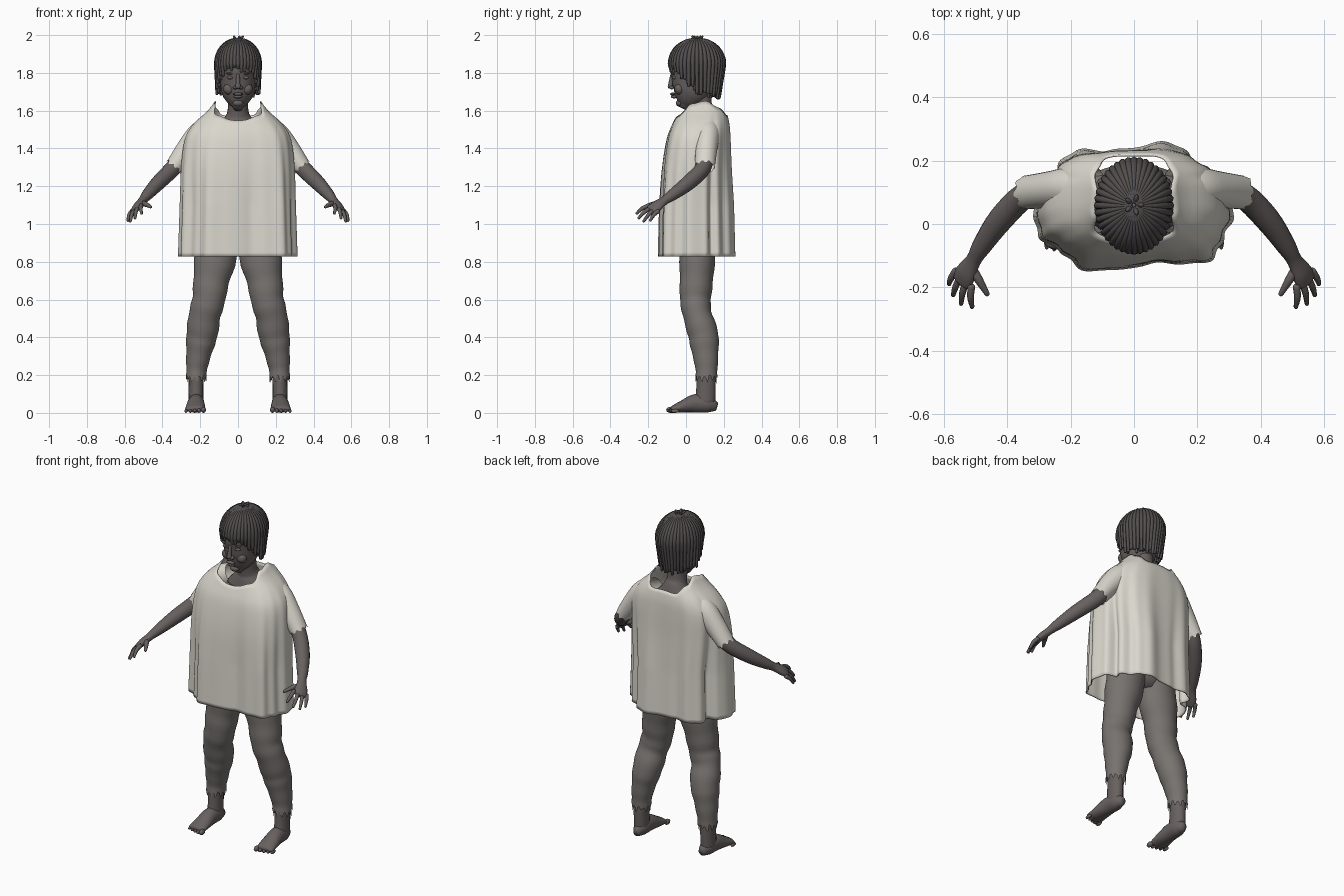
import bpy, bmesh, math, random
from mathutils import Vector, Matrix

random.seed(4)
cube = bpy.data.objects.get("Cube")
if cube:
    bpy.data.objects.remove(cube)


def material(name, rgb):
    m = bpy.data.materials.new(name)
    m.use_nodes = True
    m.diffuse_color = (*rgb, 1)
    m.node_tree.nodes["Principled BSDF"].inputs["Base Color"].default_value = (*rgb, 1)
    return m


CLOTH = material("cream cloth", (0.70, 0.68, 0.61))
LEGGING = material("grey legging", (0.185, 0.172, 0.16))
SKIN = material("dark skin", (0.135, 0.118, 0.114))
HAIR = material("dark hair", (0.085, 0.076, 0.076))


def finish(name, bm, mat):
    bmesh.ops.recalc_face_normals(bm, faces=bm.faces)
    me = bpy.data.meshes.new(name)
    bm.to_mesh(me)
    bm.free()
    me.materials.append(mat)
    for p in me.polygons:
        p.use_smooth = True
    ob = bpy.data.objects.new(name, me)
    bpy.context.collection.objects.link(ob)
    return ob


def spline(pts, steps):
    """Smooth interpolation through rows of numbers."""
    out = []
    for i in range(len(pts) - 1):
        p0, p1, p2, p3 = (pts[max(0, min(len(pts) - 1, i + k))] for k in (-1, 0, 1, 2))
        for s in range(steps):
            t = s / steps
            out.append([0.5 * (2 * b + (c - a) * t + (2 * a - 5 * b + 4 * c - d) * t * t
                               + (3 * b - a - 3 * c + d) * t ** 3)
                        for a, b, c, d in zip(p0, p1, p2, p3)])
    return out + [list(pts[-1])]


def tube(bm, stations, ref, side=1, sides=16, steps=4, cap=True, ragged=0, ripple=0):
    """Loft ellipses along stations of x, y, z, half width, half depth."""
    rows = spline(stations, steps)
    cen = [Vector((r[0] * side, r[1], r[2])) for r in rows]
    ref = Vector((ref[0] * side, ref[1], ref[2]))
    rings = []

    def ring(c, t, a, b, tooth=0):
        u = t.cross(ref).normalized()
        v = u.cross(t)
        loop = []
        for k in range(sides):
            w = math.tau * k / sides
            jag = tooth * (random.uniform(0.2, 1) if k % 4 < 2 else random.uniform(-0.5, 0))
            loop.append(bm.verts.new(c + u * (a * math.cos(w)) + v * (b * math.sin(w)) + t * jag))
        rings.append(loop)

    last = len(rows) - 1
    for i, (r, c) in enumerate(zip(rows, cen)):
        t = (cen[min(i + 1, last)] - cen[max(i - 1, 0)]).normalized()
        f = 1 + ripple * math.sin(i * 1.45)
        if cap and i == 0:
            ring(c - t * r[4] * 0.5, t, r[3] * 0.7, r[4] * 0.7)
        ring(c, t, r[3] * f, r[4] * f, ragged if i == last else 0)
        if cap and i == last:
            ring(c + t * r[4] * 0.5, t, r[3] * 0.7, r[4] * 0.7)
    for lo, hi in zip(rings, rings[1:]):
        for k in range(sides):
            n = (k + 1) % sides
            bm.faces.new((lo[k], lo[n], hi[n], hi[k]))
    if cap:
        bm.faces.new(rings[0])
        bm.faces.new(rings[-1])


def ball(bm, c, r, seg=16):
    m = Matrix.Translation(c) @ Matrix.Diagonal((*r, 1))
    bmesh.ops.create_uvsphere(bm, u_segments=seg, v_segments=seg // 2 + 2, radius=1, matrix=m)


# Tunic: folded tube, open at neck and hem. Rows are z, half width, front y, back y
PROFILE = spline([(0.82, .312, -.142, .25), (1.1, .303, -.135, .243), (1.3, .298, -.125, .237),
                  (1.45, .28, -.102, .235), (1.53, .235, -.072, .23), (1.6, .16, -.04, .212),
                  (1.66, .115, -.02, .18)], 8)


def profile_at(z):
    for lo, hi in zip(PROFILE, PROFILE[1:]):
        if z <= hi[0]:
            f = (z - lo[0]) / (hi[0] - lo[0])
            return [a + (b - a) * f for a, b in zip(lo, hi)]


bm = bmesh.new()
N, M = 144, 36
rings = []
for j in range(M + 1):
    loop = []
    for k in range(N):
        a = math.tau * k / N
        ca, sa = math.cos(a), math.sin(a)
        dip = 0.095 if sa < 0 else 0.075
        top = 1.648 - dip * sa * sa + 0.005 * math.sin(9 * a)
        z = 0.828 + (top - 0.828) * (j / M)
        _, hx, yf, yb = profile_at(z)
        sx = math.copysign(abs(ca) ** 0.75, ca)
        sy = math.copysign(abs(sa) ** 0.75, sa)
        drop = min(1, max(0, (1.6 - z) / 0.5))
        fold = 0.08 * math.cos(6 * a - 1.15) * abs(sa) + 0.018 * math.cos(17 * a + 2)
        # deep tuck under each arm, where front and back cloth meet
        tuck = sum(math.exp(-((a - c) / 0.11) ** 2) for c in (0.35, math.pi - 0.35))
        f = 1 + drop * (fold - 0.16 * tuck)
        back = 1 - 0.2 * max(0, sa) * drop
        mid, half = (yf + yb) / 2, (yb - yf) / 2
        loop.append(bm.verts.new((hx * sx * f * back, mid + half * sy * f, z)))
    rings.append(loop)
for lo, hi in zip(rings, rings[1:]):
    for k in range(N):
        bm.faces.new((lo[k], lo[(k + 1) % N], hi[(k + 1) % N], hi[k]))
tunic = finish("tunic", bm, CLOTH)
thick = tunic.modifiers.new("thickness", "SOLIDIFY")
thick.thickness = 0.006

# Limbs, mirrored left and right
PALM_UP = (0.68, -0.24, 0.73)
TIPS = [(.51, -.262, 1.055), (.545, -.252, 1.03), (.57, -.225, 1.013), (.583, -.19, 1.017)]
for label, s in (("left", 1), ("right", -1)):
    bm = bmesh.new()
    tube(bm, [(.12, .12, 1.52, .06, .06), (.195, .115, 1.475, .07, .065), (.265, .108, 1.40, .06, .058),
              (.337, .10, 1.305, .047, .053)], (0, 1, 0), s, sides=32, cap=False, ragged=0.012)
    finish(label + "_sleeve", bm, CLOTH)

    bm = bmesh.new()
    tube(bm, [(.26, .11, 1.40, .043, .043), (.34, .093, 1.30, .041, .044), (.42, .015, 1.22, .04, .04),
              (.48, -.07, 1.155, .031, .03), (.505, -.113, 1.125, .025, .022),
              (.53, -.155, 1.095, .037, .021), (.543, -.182, 1.075, .037, .015)], PALM_UP, s)
    finish(label + "_arm", bm, SKIN)

    bm = bmesh.new()
    for k, tip in enumerate(TIPS):
        base = Vector((.537, -.172, 1.083)) + Vector((.075, .075, -.045)) * (k - 1.5) * 0.22
        mid = base.lerp(Vector(tip), 0.5) + Vector((.004, -.002, .006))
        tube(bm, [(*base, .012, .012), (*mid, .0105, .0105), (*tip, .007, .007)], PALM_UP, s, sides=8)
    tube(bm, [(.515, -.135, 1.108, .016, .016), (.49, -.175, 1.105, .014, .014),
              (.462, -.222, 1.09, .008, .008)], PALM_UP, s, sides=10)
    finish(label + "_fingers", bm, SKIN)

    bm = bmesh.new()
    tube(bm, [(.10, .06, .95, .11, .10), (.118, .06, .83, .112, .095), (.142, .055, .70, .095, .088),
              (.155, .05, .60, .087, .082), (.176, .06, .52, .084, .076), (.19, .09, .42, .083, .08),
              (.204, .10, .34, .071, .073), (.217, .108, .25, .057, .06), (.221, .108, .185, .053, .056)],
         (0, 1, 0), s, sides=48, cap=False, ragged=0.028, ripple=0.022)
    finish(label + "_legging", bm, LEGGING)

    bm = bmesh.new()
    tube(bm, [(.222, .107, .28, .044, .047), (.222, .106, .14, .039, .051), (.222, .102, .06, .04, .053)],
         (0, 1, 0), s)
    tube(bm, [(.218, .15, .036, .026, .03), (.22, .115, .045, .04, .044), (.222, .05, .05, .044, .049),
              (.225, -.02, .033, .051, .032), (.228, -.07, .02, .052, .018)], (0, 0, 1), s)
    for k in range(5):
        r = 0.016 if k == 0 else 0.0125 - k * 0.0006
        ball(bm, (s * (.183 + .023 * k), -.082 + .006 * k, r), (r * 0.85, .023, r), 12)
    finish(label + "_foot", bm, SKIN)

# Hips and torso hidden under the tunic
bm = bmesh.new()
tube(bm, [(0, .07, .9, .13, .075), (0, .07, 1.0, .19, .1), (0, .08, 1.25, .17, .1),
          (0, .1, 1.45, .17, .09)], (0, 1, 0), sides=32)
finish("body", bm, LEGGING)

# Neck and head
bm = bmesh.new()
tube(bm, [(0, .10, 1.50, .13, .08), (0, .095, 1.56, .075, .065), (0, .085, 1.6, .055, .055),
          (0, .075, 1.68, .054, .06)], (0, 1, 0), sides=24)
finish("neck", bm, SKIN)
bm = bmesh.new()
tube(bm, [(0, -.006, 1.628, .034, .04), (0, .002, 1.645, .054, .06), (0, .013, 1.67, .073, .082),
          (0, .025, 1.70, .086, .1), (0, .042, 1.76, .096, .123), (0, .05, 1.82, .1, .132),
          (0, .055, 1.9, .085, .11), (0, .06, 1.95, .04, .05)], (0, 1, 0), sides=32)
finish("head", bm, SKIN)

# Facial features
bm = bmesh.new()
tube(bm, [(0, -.073, 1.79, .009, .01), (0, -.08, 1.75, .011, .012), (0, -.084, 1.724, .015, .013)],
     (0, 1, 0), sides=12)
ball(bm, (0, -.07, 1.688), (.027, .014, .008))
ball(bm, (0, -.063, 1.674), (.023, .017, .009))
ball(bm, (0, -.034, 1.64), (.028, .02, .018))
for s in (-1, 1):
    ball(bm, (s * .014, -.076, 1.722), (.012, .013, .009))
    ball(bm, (s * .04, -.061, 1.775), (.018, .012, .009))
    ball(bm, (s * .04, -.064, 1.797), (.023, .012, .006))
    ball(bm, (s * .048, -.035, 1.715), (.03, .026, .03))
    ball(bm, (s * .096, .05, 1.755), (.012, .022, .035))
finish("facial_features", bm, SKIN)

# Hair: cap covered by two layers of rope-like locks from the crown
bm = bmesh.new()
ball(bm, (0, .063, 1.865), (.106, .132, .108), 32)
finish("hair_cap", bm, HAIR)
bm = bmesh.new()
COUNT = 40
for layer, scale in ((0, 1.0), (0.5, 0.92)):
    for k in range(COUNT):
        a = math.tau * (k + layer) / COUNT
        ca, sa = math.cos(a), math.sin(a)
        end = 1.70 + 0.12 * min(1, max(0, -1.15 * sa)) - 0.025 * max(0, sa)
        end += random.uniform(-0.014, 0.014)
        path = []
        for p in (0.08, 0.35, 0.65, 0.95, 1.25, 1.55):
            r = scale * math.sin(p)
            w = .006 + .0058 * min(1, p)
            path.append((.115 * ca * r, .058 + .143 * sa * r, 1.845 + .135 * scale * math.cos(p), w, w))
        for f in (0.5, 1):
            r = scale * (1 - 0.14 * f * max(0, sa) - 0.03 * f)
            path.append((.115 * ca * r, .058 + .143 * sa * r, 1.845 + (end - 1.845) * f,
                         .0118 - .004 * f, .0118 - .004 * f))
        tube(bm, path, (-sa, ca, 0), sides=7, steps=3)
finish("hair_locks", bm, HAIR)

# Short tufts at the crown
bm = bmesh.new()
for k in range(5):
    a = math.tau * k / 5
    x, y = math.cos(a), math.sin(a)
    tube(bm, [(.008 * x, .06 + .008 * y, 1.965, .008, .008), (.02 * x, .06 + .02 * y, 1.985, .008, .008),
              (.028 * x, .06 + .03 * y, 1.993, .005, .005)], (-y, x, 0), sides=7, steps=3)
finish("crown_tufts", bm, HAIR)
